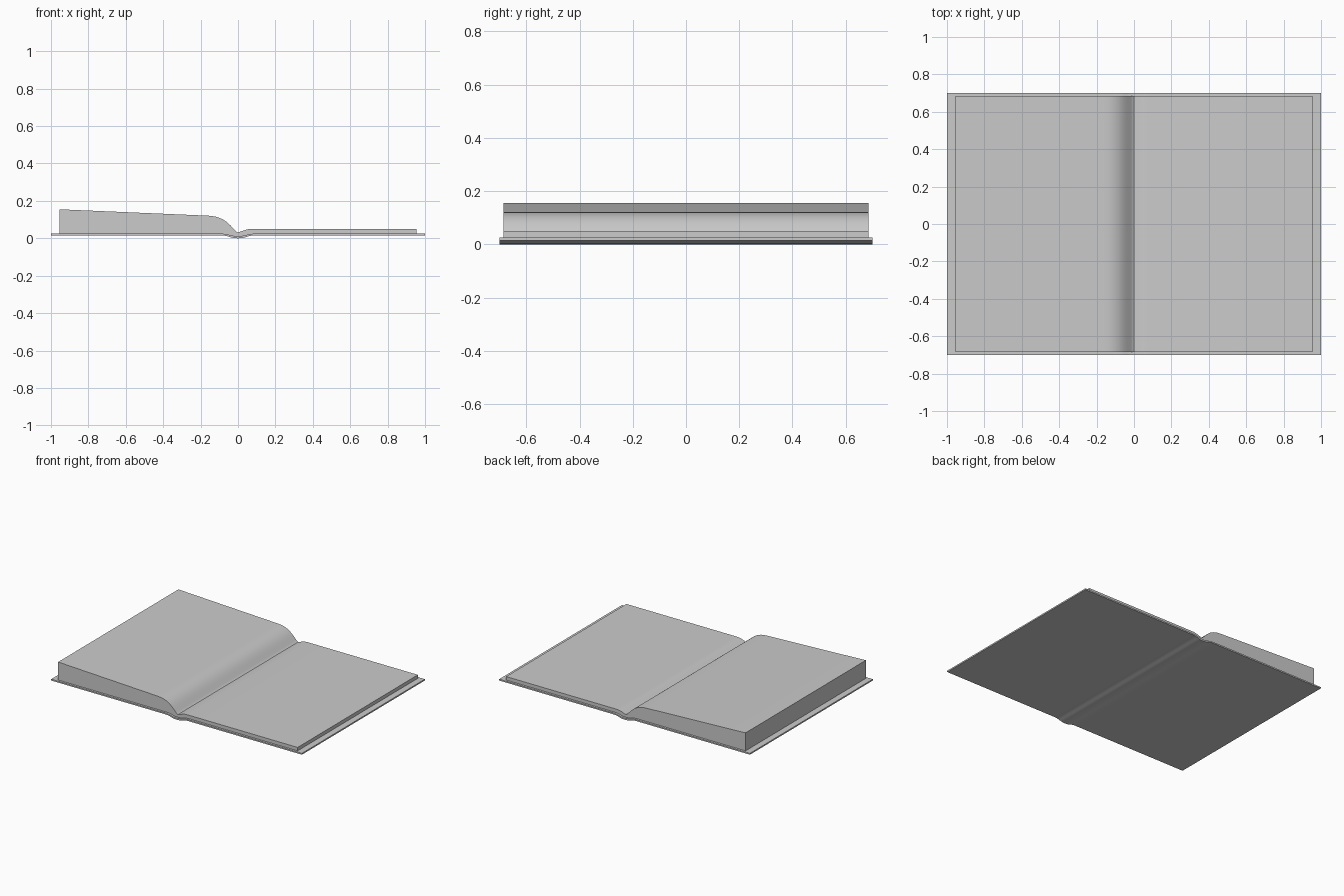
import bpy
import bmesh
import math

cube = bpy.data.objects.get("Cube")
if cube:
    bpy.data.objects.remove(cube, do_unlink=True)

GREY = (0.6, 0.6, 0.6, 1.0)
paper = bpy.data.materials.new("light_grey")
paper.use_nodes = True
paper.diffuse_color = GREY
paper.node_tree.nodes["Principled BSDF"].inputs["Base Color"].default_value = GREY


def extrude_profile(name, points, half_depth):
    """Extrude an x-z outline along y and smooth only its gentle bends."""
    bm = bmesh.new()
    face = bm.faces.new([bm.verts.new((x, -half_depth, z)) for x, z in points])
    new = bmesh.ops.extrude_face_region(bm, geom=[face])["geom"]
    verts = [v for v in new if isinstance(v, bmesh.types.BMVert)]
    bmesh.ops.translate(bm, verts=verts, vec=(0, 2 * half_depth, 0))
    bmesh.ops.recalc_face_normals(bm, faces=bm.faces)
    mesh = bpy.data.meshes.new(name)
    bm.to_mesh(mesh)
    bm.free()
    mesh.materials.append(paper)
    obj = bpy.data.objects.new(name, mesh)
    bpy.context.collection.objects.link(obj)
    bpy.ops.object.select_all(action='DESELECT')
    obj.select_set(True)
    bpy.context.view_layer.objects.active = obj
    bpy.ops.object.shade_smooth_by_angle(angle=math.radians(30))
    return obj


def bezier(p0, p1, p2, p3, steps=12):
    """Points on a cubic curve, both ends included."""
    result = []
    for i in range(steps + 1):
        t = i / steps
        s = 1 - t
        result.append(tuple(s**3 * a + 3 * s * s * t * b + 3 * s * t * t * c + t**3 * d
                            for a, b, c, d in zip(p0, p1, p2, p3)))
    return result


def dip(flat, low, width=0.09):
    """Shallow valley where the spine sags, from left to right."""
    left = bezier((-width, flat), (-width / 2, flat), (-width / 2, low), (0, low), 6)
    return left + [(-x, z) for x, z in reversed(left[:-1])]


# Cover: thin board with a sagging spine
cover_top = [(-1, 0.025)] + dip(0.025, 0.012) + [(1, 0.025)]
cover_bottom = [(-1, 0.015)] + dip(0.015, 0.0) + [(1, 0.015)]
extrude_profile("cover", cover_top + cover_bottom[::-1], 0.70)

# Pages: thick stack on the left, thin stack on the right, meeting in the gutter
left_top = [(-0.955, 0.155)] + bezier((-0.16, 0.121), (-0.07, 0.117), (-0.045, 0.07), (-0.005, 0.033))
right_top = bezier((0.005, 0.033), (0.035, 0.042), (0.04, 0.05), (0.08, 0.05), 8) + [(0.955, 0.05)]
base = dip(0.025, 0.012)
left_base = [p for p in base if p[0] <= 0]
right_base = [p for p in base if p[0] >= 0]
middle = [(0, 0.031)]
extrude_profile("left_pages", left_top + middle + left_base[::-1] + [(-0.955, 0.025)], 0.685)
extrude_profile("right_pages", middle + right_top + [(0.955, 0.025)] + right_base[::-1], 0.685)
